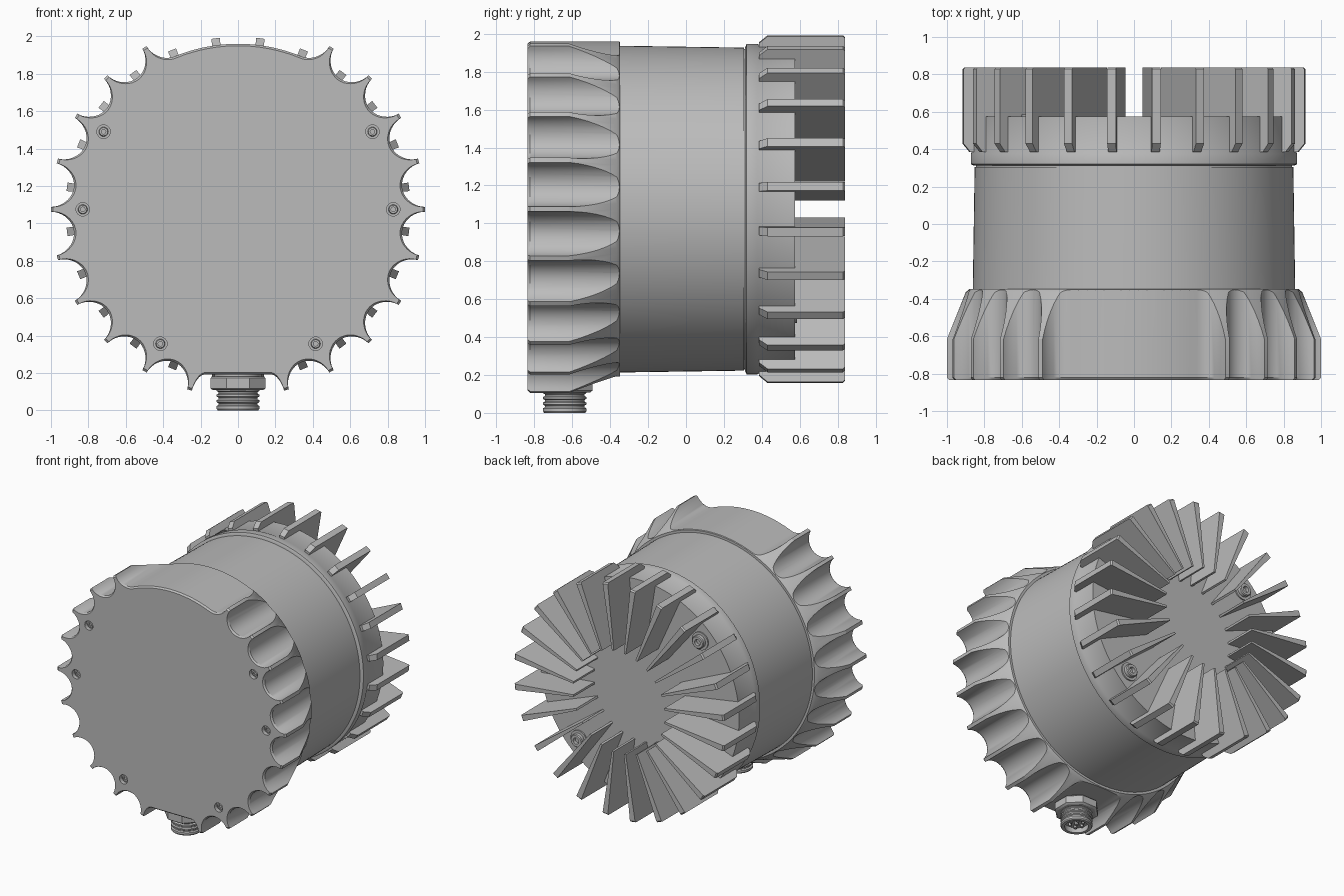
import bpy, bmesh, math
from mathutils import Matrix, Vector

cube = bpy.data.objects.get("Cube")
if cube:
    bpy.data.objects.remove(cube, do_unlink=True)

CZ = 1.075                      # height of the main axis
grey = bpy.data.materials.new("light_grey")
grey.use_nodes = True
grey.diffuse_color = (0.5, 0.5, 0.5, 1)
grey.node_tree.nodes["Principled BSDF"].inputs["Base Color"].default_value = (0.5, 0.5, 0.5, 1)


def finish(name, bm, angle=30):
    bmesh.ops.remove_doubles(bm, verts=bm.verts, dist=1e-5)
    bmesh.ops.recalc_face_normals(bm, faces=bm.faces)
    mesh = bpy.data.meshes.new(name)
    bm.to_mesh(mesh)
    bm.free()
    obj = bpy.data.objects.new(name, mesh)
    bpy.context.collection.objects.link(obj)
    mesh.materials.append(grey)
    smooth(obj, angle)
    return obj


def smooth(obj, angle=30):
    bpy.ops.object.select_all(action='DESELECT')
    obj.select_set(True)
    bpy.context.view_layer.objects.active = obj
    bpy.ops.object.shade_smooth_by_angle(angle=math.radians(angle))


def skin(bm, rings, cap=True):
    """Join equal rings of points into a closed tube."""
    loops = [[bm.verts.new(p) for p in ring] for ring in rings]
    n = len(loops[0])
    for a, b in zip(loops, loops[1:]):
        for i in range(n):
            bm.faces.new((a[i], a[(i + 1) % n], b[(i + 1) % n], b[i]))
    if cap:
        bm.faces.new(loops[0])
        bm.faces.new(loops[-1])


def lathe(bm, profile, place, seg=128, turn=0):
    """Spin (radius, height) points round the local z axis."""
    rings = []
    for r, h in profile:
        angles = [math.tau * i / seg + turn for i in range(seg)]
        rings.append([place @ Vector((r * math.cos(a), r * math.sin(a), h)) for a in angles])
    skin(bm, rings)


def along_y(x=0, z=0):
    return Matrix.Translation((x, 0, CZ + z)) @ Matrix.Rotation(-math.pi / 2, 4, 'X')


def polar(r, deg):
    a = math.radians(deg)
    return r * math.cos(a), r * math.sin(a)


def apply_boolean(obj, cutter, operation):
    mod = obj.modifiers.new("cut", 'BOOLEAN')
    mod.operation, mod.object, mod.solver = operation, cutter, 'EXACT'
    bpy.context.view_layer.objects.active = obj
    bpy.ops.object.modifier_apply(modifier=mod.name)
    bpy.data.objects.remove(cutter, do_unlink=True)


# Scalloped outline: ridges every 15 degrees, smooth arc on top, flat underneath
STEPS = 9
tips = [-75 + 15 * i for i in range(10)] + [120 + 15 * i for i in range(10)]
outline = []
for a, b in zip(tips, tips[1:] + [tips[0] + 360]):
    under = a > 240
    width, floor = (4, 0.9) if under else (7.5, 0.885)
    curve = []
    for k in range(STEPS + 1):
        t = math.pi / 2 * k / STEPS
        curve.append((0.75 + (width - 0.75) * (1 - math.cos(t)), 1 - (1 - floor) * math.sin(t)))
    outline += [polar(r, a + d) for d, r in curve]
    if b - a > 40:
        outline += [polar(floor, a + width + 3 * k) for k in range(1, 15)]
    last = curve[::-1] if b - a > 15 else curve[-2::-1]
    outline += [polar(r, b - d) for d, r in last]

# Front housing: scalloped prism trimmed by a tapering cone
bm = bmesh.new()
skin(bm, [[(x * s, y, CZ + z * s) for x, z in outline]
          for s, y in ((0.988, -0.835), (1, -0.822), (1, -0.34))])
housing = finish("front_housing", bm)
bm = bmesh.new()
lathe(bm, [(1.1, -0.9), (1.1, -0.663), (1.005, -0.628), (0.9, -0.365), (0.88, -0.347)], along_y(), 192)
apply_boolean(housing, finish("cone_trimmer", bm), 'INTERSECT')

# Screw holes in the front plate
holes = [polar(0.83, d) for d in (0, 30, 150, 180, 240, 300)]
bm = bmesh.new()
for x, z in holes:
    lathe(bm, [(0.036, -0.9), (0.036, -0.805)], along_y(x, z), 24)
apply_boolean(housing, finish("hole_cutter", bm), 'DIFFERENCE')
smooth(housing)

bm = bmesh.new()
for x, z in holes:
    lathe(bm, [(0.012, -0.808), (0.012, -0.818), (0.022, -0.818), (0.026, -0.803)], along_y(x, z), 20)
finish("front_screws", bm)

# Main barrel, slightly tapered
bm = bmesh.new()
lathe(bm, [(0.862, -0.36), (0.852, 0.305), (0.845, 0.305), (0.845, 0.33)], along_y(), 160)
finish("barrel", bm)

# Rear hub carrying the fins
bm = bmesh.new()
lathe(bm, [(0.855, 0.312), (0.872, 0.32), (0.872, 0.375), (0.867, 0.385), (0.867, 0.575)], along_y(), 160)
finish("rear_hub", bm)

# Cooling fins: chamfered wedges, thinner towards the middle
fin_side = [(0.4, 0.56), (0.4, 0.838), (0.912, 0.838), (0.922, 0.828),
            (0.922, 0.43), (0.885, 0.385), (0.84, 0.385), (0.84, 0.56)]
bm = bmesh.new()
for i in range(24):
    turn = Matrix.Translation((0, 0, CZ)) @ Matrix.Rotation(math.radians(7.5 + 15 * i), 4, 'Y')
    sides = []
    for sign in (-1, 1):
        sides.append([turn @ Vector((r, y, sign * (0.008 + 0.029 * (r - 0.4)))) for r, y in fin_side])
    skin(bm, sides)
finish("cooling_fins", bm, 20)

# Two rear socket screws on opposite diagonals
bm = bmesh.new()
for deg in (135, 315):
    place = along_y(*polar(0.75, deg))
    lathe(bm, [(0.07, 0.57), (0.07, 0.585), (0.05, 0.585), (0.05, 0.61), (0.044, 0.616),
               (0.024, 0.616), (0.024, 0.59)], place, 32)
finish("rear_screws", bm)

# Cable connector underneath: nut, threaded barrel and pin socket
base = Matrix.Translation((0, -0.64, 0))
bm = bmesh.new()
lathe(bm, [(0.145, 0.108), (0.16, 0.118), (0.16, 0.172), (0.148, 0.182)], base, 8, math.pi / 8)
lathe(bm, [(0.125, 0.175), (0.125, 0.23)], base, 48)
finish("connector_nut", bm)

bm = bmesh.new()
thread = [(0.085, 0.04), (0.085, 0), (0.108, 0), (0.114, 0.008)]
for h in (0.03, 0.06, 0.09):
    thread += [(0.114, h - 0.006), (0.104, h), (0.104, h + 0.008), (0.114, h + 0.014)]
lathe(bm, thread + [(0.114, 0.12)], base, 48)
finish("connector_barrel", bm)

bm = bmesh.new()
for i in range(6):
    x, y = polar(0.05, 60 * i)
    lathe(bm, [(0.012, 0.015), (0.012, 0.05)], base @ Matrix.Translation((x, y, 0)), 12)
lathe(bm, [(0.014, 0.015), (0.014, 0.05)], base, 12)
finish("connector_pins", bm)
